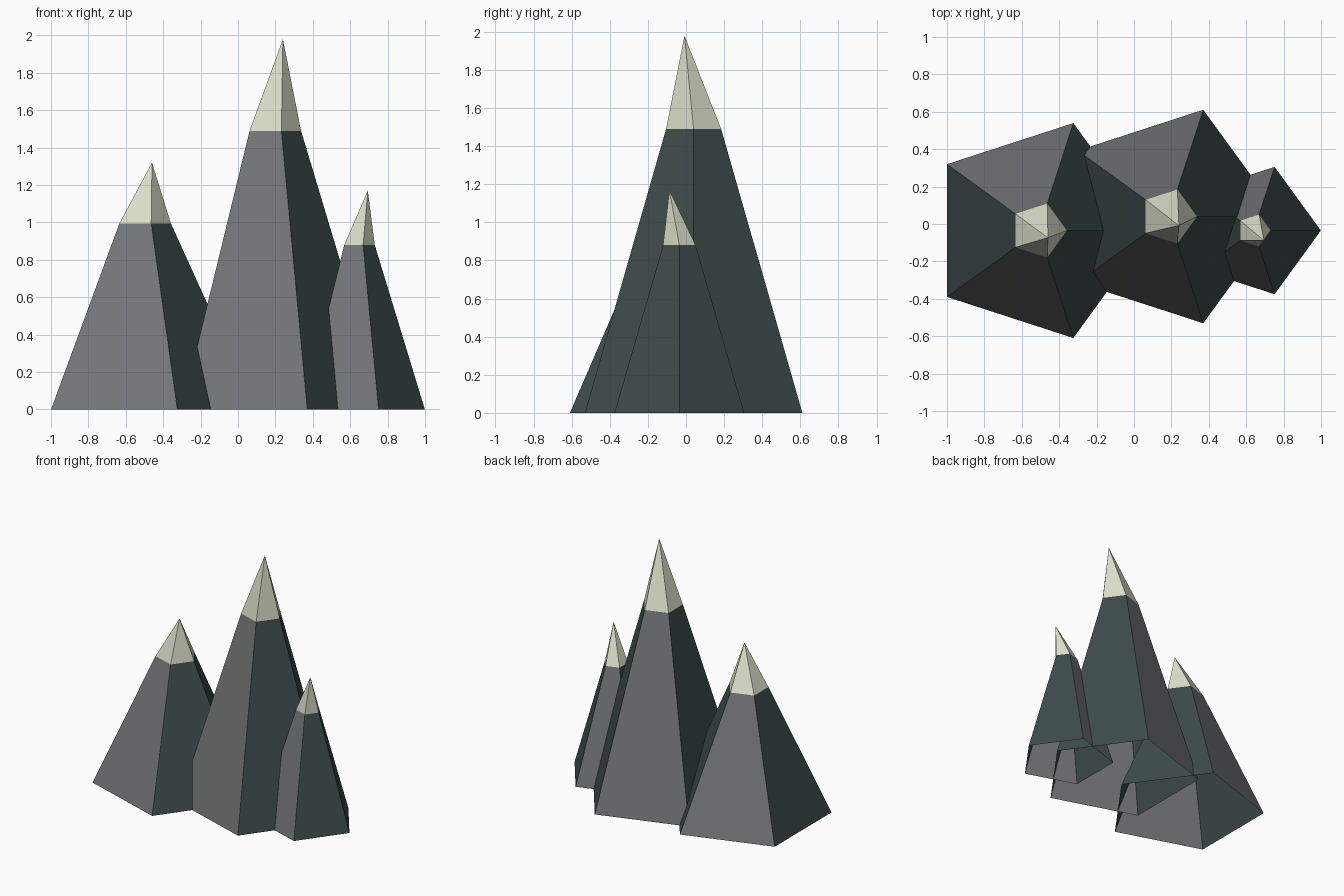
import bpy, bmesh
from math import sin, cos, tau

if "Cube" in bpy.data.objects:
    bpy.data.objects.remove(bpy.data.objects["Cube"])


def make_mat(name, rgb):
    m = bpy.data.materials.new(name)
    m.diffuse_color = (*rgb, 1)
    m.use_nodes = True
    m.node_tree.nodes["Principled BSDF"].inputs["Base Color"].default_value = m.diffuse_color
    return m


MATS = [make_mat("grey rock", (0.17, 0.176, 0.18)),
        make_mat("dark teal rock", (0.048, 0.071, 0.070)),
        make_mat("snow", (0.73, 0.75, 0.60))]


def ring(bm, cx, cy, r, z):
    return [bm.verts.new((cx + r * cos(tau * i / 5), cy + r * sin(tau * i / 5), z))
            for i in range(5)]


def peak(name, centre, base_r, snow_r, snow_z, apex):
    """Five-sided rock flanks, open underneath, with an off-centre snow tip."""
    bm = bmesh.new()
    low = ring(bm, *centre, base_r, 0)
    high = ring(bm, *centre, snow_r, snow_z)
    tip = bm.verts.new(apex)
    for i in range(5):
        j = (i + 1) % 5
        # Rock flank: front and back sides are grey, the others teal
        flank = bm.faces.new((low[i], low[j], high[j], high[i]))
        flank.material_index = 0 if i in (1, 3) else 1
        # Snow cap
        bm.faces.new((high[i], high[j], tip)).material_index = 2
    me = bpy.data.meshes.new(name)
    bm.to_mesh(me)
    bm.free()
    for m in MATS:
        me.materials.append(m)
    bpy.context.collection.objects.link(bpy.data.objects.new(name, me))


peak("left_peak", (-0.511, -0.035), 0.604, 0.152, 0.995, (-0.46, -0.073, 1.32))
peak("middle_peak", (0.185, 0.04), 0.60, 0.152, 1.49, (0.24, -0.008, 1.98))
peak("right_peak", (0.641, -0.035), 0.358, 0.09, 0.88, (0.694, -0.087, 1.17))
